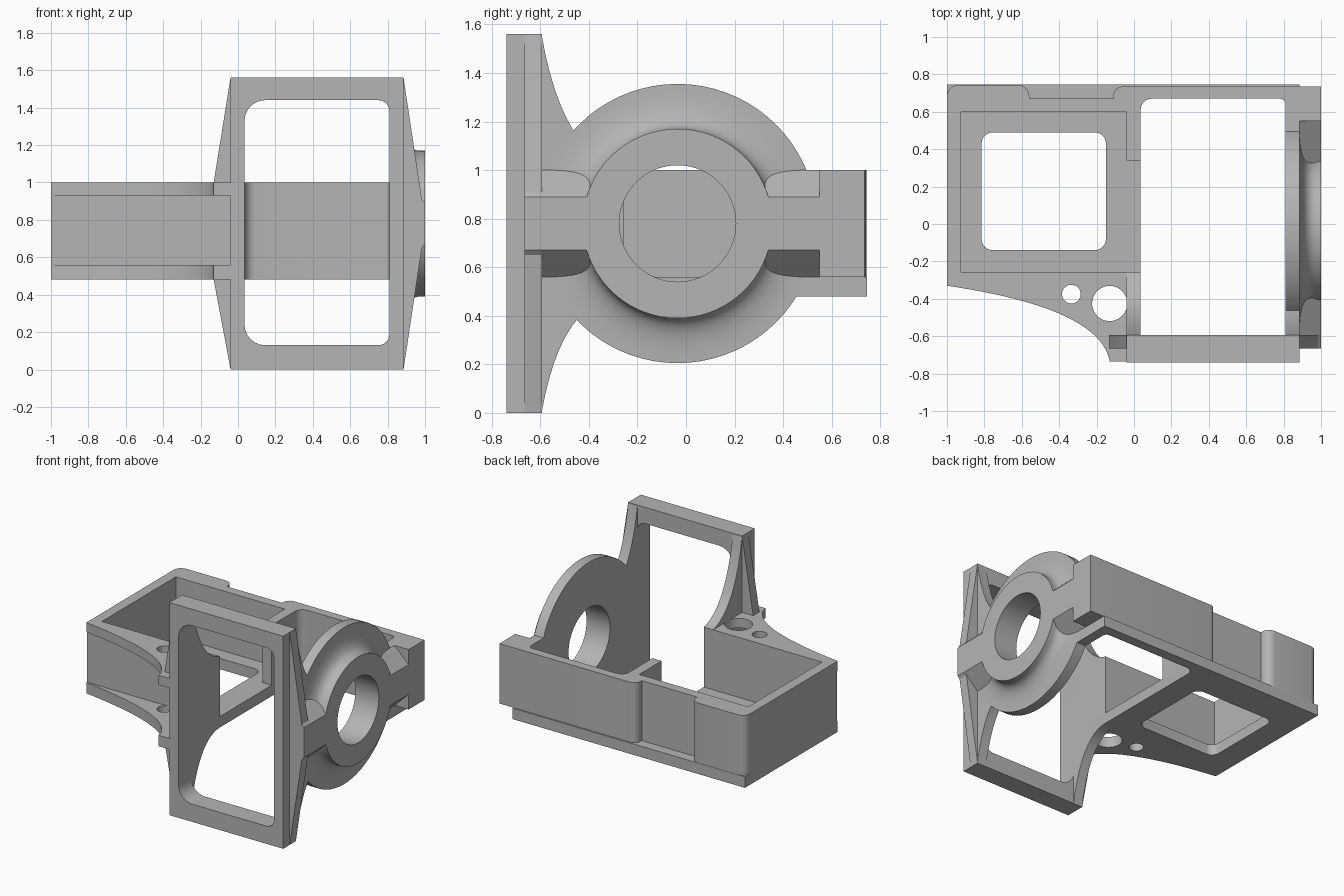
import bpy
import bmesh
import math
from mathutils import Vector

cube = bpy.data.objects.get("Cube")
if cube:
    bpy.data.objects.remove(cube, do_unlink=True)

grey = bpy.data.materials.new("cast_grey")
grey.use_nodes = True
COLOUR = (0.46, 0.46, 0.46, 1)
grey.diffuse_color = COLOUR
grey.node_tree.nodes["Principled BSDF"].inputs["Base Color"].default_value = COLOUR

AXES = {
    "x": lambda a, b, h: (h, a, b),
    "y": lambda a, b, h: (a, h, b),
    "z": lambda a, b, h: (a, b, h),
}


def finish(name, bm):
    bmesh.ops.recalc_face_normals(bm, faces=bm.faces)
    mesh = bpy.data.meshes.new(name)
    bm.to_mesh(mesh)
    bm.free()
    mesh.materials.append(grey)
    obj = bpy.data.objects.new(name, mesh)
    bpy.context.collection.objects.link(obj)
    return obj


def prism(name, outline, axis, lo, hi):
    """Extrude a flat outline along an axis."""
    bm = bmesh.new()
    place = AXES[axis]
    low = [bm.verts.new(place(a, b, lo)) for a, b in outline]
    high = [bm.verts.new(place(a, b, hi)) for a, b in outline]
    bm.faces.new(low)
    bm.faces.new(high)
    n = len(outline)
    for i in range(n):
        j = (i + 1) % n
        bm.faces.new((low[i], low[j], high[j], high[i]))
    return finish(name, bm)


def rect(a0, a1, b0, b1, r=0):
    return rounded([(a0, b0, r), (a1, b0, r), (a1, b1, r), (a0, b1, r)])


def bezier(p, c, q, steps=12):
    p, c, q = Vector(p), Vector(c), Vector(q)
    pts = []
    for i in range(steps + 1):
        t = i / steps
        pts.append(tuple(p * (1 - t) ** 2 + c * 2 * t * (1 - t) + q * t * t))
    return pts


def rounded(points, steps=6):
    """Outline from (a, b, radius) right-angle corners."""
    out = []
    for i, (a, b, r) in enumerate(points):
        v = Vector((a, b))
        if r == 0:
            out.append((a, b))
            continue
        d0 = (Vector(points[i - 1][:2]) - v).normalized()
        d1 = (Vector(points[(i + 1) % len(points)][:2]) - v).normalized()
        centre = v + (d0 + d1) * r
        for k in range(steps + 1):
            t = math.pi / 2 * k / steps
            out.append(tuple(centre - d1 * r * math.cos(t) - d0 * r * math.sin(t)))
    return out


def circle(a, b, r, n=40):
    return [(a + r * math.cos(2 * math.pi * i / n),
             b + r * math.sin(2 * math.pi * i / n)) for i in range(n)]


def cut(obj, outline, axis):
    """Cut a through hole of the given outline."""
    cutter = prism("cutter", outline, axis, -3, 3)
    cutter.hide_render = True
    mod = obj.modifiers.new("hole", "BOOLEAN")
    mod.operation = "DIFFERENCE"
    mod.solver = "EXACT"
    mod.object = cutter
    bpy.context.view_layer.update()
    deps = bpy.context.evaluated_depsgraph_get()
    mesh = bpy.data.meshes.new_from_object(obj.evaluated_get(deps))
    obj.modifiers.clear()
    obj.data = mesh
    bpy.data.objects.remove(cutter, do_unlink=True)


# Levels shared by the tray parts
BASE, FLOOR, LIP, TOP = 0.48, 0.56, 0.93, 1.0
HOLES = [circle(-0.335, -0.375, 0.05), circle(-0.13, -0.425, 0.094)]
parts = []

# Front window frame
frame = prism("front_frame", rect(-0.04, 0.885, 0, 1.56), "y", -0.74, -0.593)
cut(frame, rounded([(0.035, 0.13, 0.11), (0.81, 0.13, 0.06),
                    (0.81, 1.44, 0.06), (0.035, 1.44, 0.11)]), "y")
parts.append(frame)

# Tapered ribs on both sides of the frame
ribs = {
    "left_rib": [(0.885, 1.56), (0.983, 0.91), (1, 0.89), (1, 0.67), (0.983, 0.65), (0.885, 0)],
    "right_upper_rib": [(-0.04, 1.56), (-0.13, TOP), (-0.13, LIP), (-0.04, LIP)],
    "right_lower_rib": [(-0.04, 0), (-0.13, BASE), (-0.13, FLOOR), (-0.04, FLOOR)],
}
for name, outline in ribs.items():
    parts.append(prism(name, outline, "y", -0.665, -0.593))

# Flared webs joining the frame to the tray and to the bearing plate
web = (bezier((-0.595, 1.56), (-0.51, 1.06), (-0.257, TOP))
       + bezier((-0.257, BASE), (-0.51, 0.48), (-0.595, 0)))
parts.append(prism("tray_web", web, "x", -0.04, 0.035))
half = [(min(y, -0.3), z) for y, z in web]
parts.append(prism("bearing_web", half, "x", 0.81, 0.885))

# Tray floor with its curved front flange
sweep = bezier((-1, -0.33), (-0.18, -0.45), (-0.13, -0.735), 20)
floor_outline = sweep + rounded([
    (-0.04, -0.735, 0), (-0.04, -0.4, 0), (0.035, -0.4, 0), (0.035, 0.67, 0.06),
    (0.81, 0.67, 0.03), (0.81, 0.5, 0), (0.885, 0.5, 0), (0.885, 0.745, 0), (-1, 0.745, 0)])
floor = prism("tray_floor", floor_outline, "z", BASE, FLOOR)
cut(floor, rect(-0.815, -0.15, -0.14, 0.49, 0.06), "z")
flange = prism("upper_flange", sweep + [(-0.04, -0.735), (-0.04, -0.257), (-1, -0.257)],
               "z", LIP, TOP)
for plate in (floor, flange):
    for hole in HOLES:
        cut(plate, hole, "z")
parts += [floor, flange]

# Tray walls
parts.append(prism("tray_front_wall", rect(-1, -0.04, -0.325, -0.257), "z", FLOOR, LIP))
parts.append(prism("tray_side_wall", rect(-1, -0.925, -0.257, 0.6), "z", FLOOR, TOP))
back = rounded([
    (-1, 0.6, 0), (-1, 0.743, 0.06), (-0.56, 0.743, 0.06), (-0.56, 0.67, 0),
    (-0.11, 0.67, 0), (-0.11, 0.735, 0.05), (1, 0.735, 0), (1, 0.55, 0),
    (0.81, 0.55, 0), (0.81, 0.67, 0.03), (0.035, 0.67, 0.06), (0.035, 0.34, 0),
    (-0.04, 0.34, 0), (-0.04, 0.6, 0)])
parts.append(prism("back_wall", back, "z", FLOOR, TOP))

# Bearing plate: link to the back wall and lathed boss
parts.append(prism("bearing_link", rect(0.25, 0.55, BASE, TOP), "x", 0.81, 0.885))
profile = ([(0.81, 0.24), (1, 0.24), (1, 0.39)]
           + bezier((0.965, 0.39), (0.885, 0.40), (0.885, 0.575), 10) + [(0.81, 0.575)])
bm = bmesh.new()
loop = [bm.verts.new((x, -0.035, 0.78 + r)) for x, r in profile]
edges = [bm.edges.new((loop[i - 1], loop[i])) for i in range(len(loop))]
bmesh.ops.spin(bm, geom=loop + edges, cent=(0, -0.035, 0.78), axis=(1, 0, 0),
               angle=2 * math.pi, steps=72)
bmesh.ops.remove_doubles(bm, verts=bm.verts, dist=0.0005)
parts.append(finish("bearing_boss", bm))

# Chamfered arms either side of the boss
arm = [(0.885, TOP), (1, 0.89), (1, 0.67), (0.885, FLOOR)]
for name, y0, y1 in (("front_arm", -0.593, -0.36), ("back_arm", 0.29, 0.55)):
    parts.append(prism(name, arm, "y", y0, y1))

# Smooth curved faces, keep edges sharp
bpy.ops.object.select_all(action="DESELECT")
for obj in parts:
    obj.select_set(True)
bpy.context.view_layer.objects.active = parts[0]
bpy.ops.object.shade_smooth_by_angle(angle=math.radians(30))
